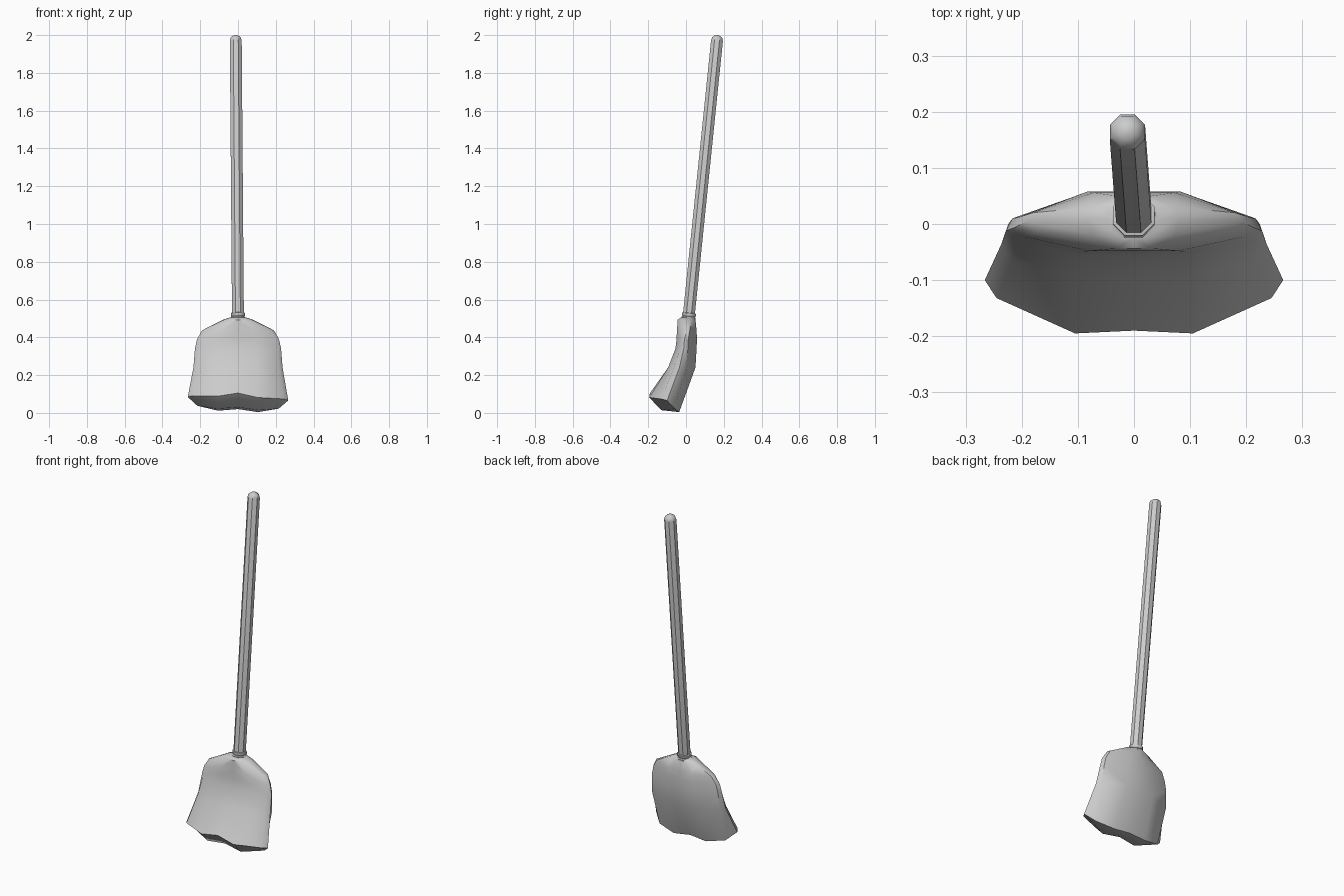
import bpy, bmesh
from math import cos, sin, pi, radians
from mathutils import Vector

cube = bpy.data.objects.get("Cube")
if cube:
    bpy.data.objects.remove(cube)

GREY = (0.6, 0.6, 0.6, 1)
mat = bpy.data.materials.new("plain grey")
mat.use_nodes = True
mat.diffuse_color = GREY
mat.node_tree.nodes["Principled BSDF"].inputs["Base Color"].default_value = GREY


def finish(bm, name, angle):
    bmesh.ops.recalc_face_normals(bm, faces=bm.faces)
    mesh = bpy.data.meshes.new(name)
    bm.to_mesh(mesh)
    bm.free()
    mesh.materials.append(mat)
    obj = bpy.data.objects.new(name, mesh)
    bpy.context.collection.objects.link(obj)
    bpy.ops.object.select_all(action='DESELECT')
    obj.select_set(True)
    bpy.context.view_layer.objects.active = obj
    bpy.ops.object.shade_smooth_by_angle(angle=radians(angle))
    return obj


def tube(name, start, end, profile, sides=8):
    """Lathe a (distance, radius) profile along a leaning axis."""
    bm = bmesh.new()
    start, end = Vector(start), Vector(end)
    axis = (end - start).normalized()
    turn = Vector((0, 0, 1)).rotation_difference(axis)
    rings = []
    for d, r in profile:
        rings.append([bm.verts.new(start + turn @ Vector(
            (r * cos((i + .5) * 2 * pi / sides), r * sin((i + .5) * 2 * pi / sides), d)))
            for i in range(sides)])
    for a, b in zip(rings, rings[1:]):
        for i in range(sides):
            j = (i + 1) % sides
            bm.faces.new((a[i], a[j], b[j], b[i]))
    bm.faces.new(rings[0])
    bm.faces.new(rings[-1])
    return finish(bm, name, 40)


# Leaning handle with a rounded tip, and the collar at its foot
foot, tip = (0, 0.01, 0.47), (-0.012, 0.167, 2.0)
length = (Vector(tip) - Vector(foot)).length
R = 0.034
tube("handle", foot, tip, [(0, R), (length - 0.03, R), (length - 0.014, R * .85),
                           (length - 0.004, R * .5), (length, R * .15)])
tube("collar", foot, tip, [(0, .04), (.035, .041), (.04, .036), (.045, .04), (.058, .04), (.06, R)])

# Broom head: half cross-sections running from front middle to back middle
SPREAD = (0, .42, .92, 1, .95, .38, 0)
# height, half width, then y of front, front corner, side, back corner, back
LEVELS = [
    (.505, .045, -.026, -.012, .01, .03, .045),
    (.493, .08, -.044, -.02, .01, .03, .05),
    (.437, .19, -.048, -.015, .005, .02, .056),
    (.39, .217, -.05, -.022, -.008, .012, .058),
    (.34, .228, -.056, -.03, -.012, .01, .056),
    (.24, .236, -.095, -.065, -.035, 0, .05),
]
bm = bmesh.new()
rows = []
for z, w, front, corner, side, back_corner, back in LEVELS:
    ys = (front, front, corner, side, back_corner, back, back)
    rows.append([bm.verts.new((s * w, y, z)) for s, y in zip(SPREAD, ys)])

# Flared, uneven lower rim
RIM = [(0, -.19, .105), (.105, -.195, .085), (.245, -.132, .082), (.266, -.1, .075),
       (.215, -.06, .03), (.105, -.036, .008), (0, -.04, .02)]
rim = [bm.verts.new(p) for p in RIM]
rows.append(rim)
for a, b in zip(rows, rows[1:]):
    for i in range(len(a) - 1):
        bm.faces.new((a[i], a[i + 1], b[i + 1], b[i]))

# Underside, bulging forward beneath the rim
mid0 = bm.verts.new((0, -.12, .03))
mid1 = bm.verts.new((.11, -.13, .018))
for quad in ((rim[0], rim[1], mid1, mid0), (rim[1], rim[2], rim[3], mid1),
             (mid1, rim[3], rim[4], rim[5]), (mid0, mid1, rim[5], rim[6])):
    bm.faces.new(quad)
bm.faces.new(rows[0])

# Mirror the half, then tilt the rim slightly to one side
bmesh.ops.mirror(bm, geom=bm.verts[:] + bm.edges[:] + bm.faces[:],
                 axis='X', merge_dist=.0005)
bmesh.ops.remove_doubles(bm, verts=bm.verts, dist=.0005)
for v in bm.verts:
    if v.co.z < .15:
        v.co.z = max(0, v.co.z - .035 * v.co.x)
finish(bm, "broom_head", 42)
